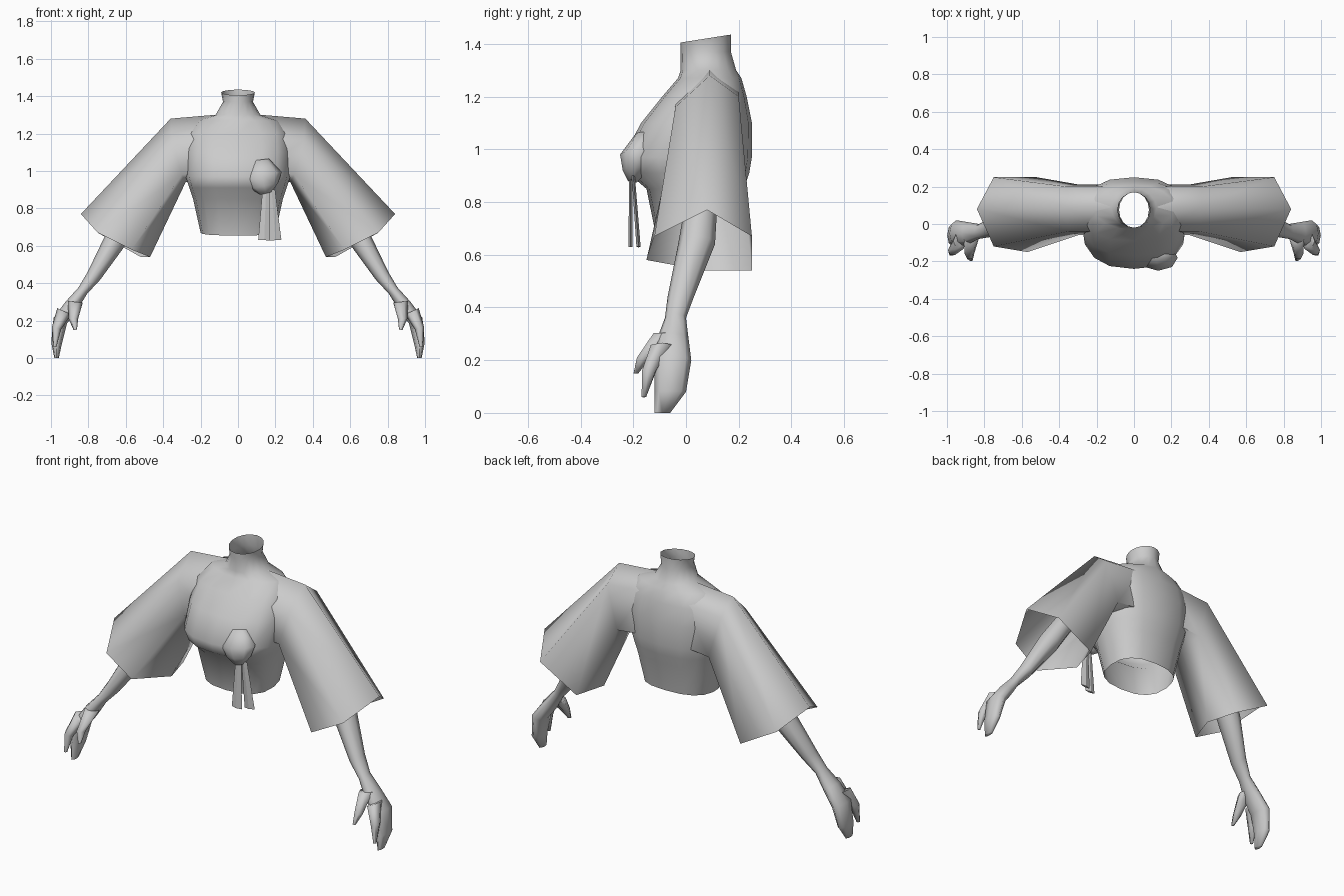
import bpy, bmesh, math
from mathutils import Vector

cube = bpy.data.objects.get("Cube")
if cube:
    bpy.data.objects.remove(cube)

shade = 0.6
grey = bpy.data.materials.new("plain grey")
grey.use_nodes = True
grey.diffuse_color = (shade, shade, shade, 1)
grey.node_tree.nodes["Principled BSDF"].inputs["Base Color"].default_value = grey.diffuse_color


def loft(name, rings, capped=False, angle=80):
    """Skin a list of equal-length closed rings of points."""
    bm = bmesh.new()
    loops = [[bm.verts.new(point) for point in ring] for ring in rings]
    count = len(loops[0])
    for lower, upper in zip(loops, loops[1:]):
        for i in range(count):
            j = (i + 1) % count
            bm.faces.new((lower[i], lower[j], upper[j], upper[i]))
    if capped:
        bm.faces.new(loops[0])
        bm.faces.new(loops[-1])
    bmesh.ops.recalc_face_normals(bm, faces=bm.faces)
    mesh = bpy.data.meshes.new(name)
    bm.to_mesh(mesh)
    bm.free()
    mesh.materials.append(grey)
    obj = bpy.data.objects.new(name, mesh)
    bpy.context.collection.objects.link(obj)
    bpy.ops.object.select_all(action='DESELECT')
    obj.select_set(True)
    bpy.context.view_layer.objects.active = obj
    bpy.ops.object.shade_smooth_by_angle(angle=math.radians(angle))


def circle(sides):
    """Cosine and sine of evenly spaced angles."""
    angles = [math.tau * i / sides for i in range(sides)]
    return [(math.cos(angle), math.sin(angle)) for angle in angles]


def soften(value, power):
    """Push a cosine or sine outward for a boxier section."""
    return math.copysign(abs(value) ** power, value)


def body_ring(height, half_width, front, back):
    """Boxy below the shoulders, round at the neck; the open ends rise to the back."""
    power = 0.8 if height < 1.25 else 1
    lift = 0.015 if height < 0.7 or height > 1.4 else 0
    middle, depth = (front + back) / 2, (back - front) / 2
    ring = []
    for c, s in circle(16):
        along = soften(s, power)
        ring.append(Vector((half_width * soften(c, power), middle + depth * along, height + lift * along)))
    return ring


def limb_rings(path, first_flat, last_flat, sides):
    """Oval sections squared to a path of x, y, z and depth; flat is width over depth."""
    rings = []
    last = len(path) - 1
    for i, (x, y, z, depth) in enumerate(path):
        before, after = path[max(i - 1, 0)], path[min(i + 1, last)]
        across = Vector((before[2] - after[2], 0, after[0] - before[0])).normalized()
        width = depth * (first_flat + (last_flat - first_flat) * i / last)
        centre, deep = Vector((x, y, z)), Vector((0, depth, 0))
        rings.append([centre + across * width * c + deep * s for c, s in circle(sides)])
    return rings


def both_sides(name, rings, capped=False):
    """Build a part on the left and its mirror on the right."""
    for side, sign in (("left", 1), ("right", -1)):
        mirrored = [[(sign * p.x, p.y, p.z) for p in ring] for ring in rings]
        loft(f"{side}_{name}", mirrored, capped)


# Cropped top running up into the open neck: height, half width, front, back
torso = [
    (0.67, 0.2, -0.11, 0.19), (0.85, 0.24, -0.15, 0.22), (0.91, 0.26, -0.22, 0.24),
    (0.97, 0.28, -0.24, 0.25), (1.1, 0.28, -0.17, 0.25), (1.2, 0.27, -0.09, 0.23),
    (1.27, 0.22, -0.03, 0.21), (1.3, 0.12, -0.02, 0.19), (1.37, 0.08, -0.02, 0.17),
    (1.42, 0.09, -0.02, 0.17),
]
loft("torso_and_neck", [body_ring(*row) for row in torso])

# Wide open sleeves, each a six-sided flare from armhole to cuff, tucked into the torso
armhole = [Vector(p) for p in (
    (0.36, 0.09, 1.28), (0.36, 0.2, 1.2), (0.29, 0.21, 0.96),
    (0.28, 0.08, 0.94), (0.3, -0.06, 0.98), (0.35, -0.04, 1.16))]
cuff = [Vector(p) for p in (
    (0.84, 0.08, 0.77), (0.75, 0.25, 0.67), (0.52, 0.25, 0.54),
    (0.47, 0.07, 0.54), (0.57, -0.15, 0.58), (0.75, -0.12, 0.67))]
tucked = [Vector((p.x * 0.35, p.y, p.z + 0.02)) for p in armhole]
both_sides("sleeve", [tucked, armhole, cuff])

# Forearm running down into the hand with its joined outer fingers
arm = [
    (0.54, 0.06, 0.81, 0.06), (0.65, 0.04, 0.64, 0.07), (0.77, -0.02, 0.44, 0.05),
    (0.83, -0.04, 0.36, 0.04), (0.89, -0.05, 0.28, 0.06), (0.95, -0.05, 0.2, 0.07),
    (0.97, -0.06, 0.08, 0.06), (0.97, -0.09, 0, 0.03),
]
both_sides("forearm_and_hand", limb_rings(arm, 0.95, 0.4, 8), True)

# Separate index finger and thumb
index = [(0.93, -0.09, 0.25, 0.05), (0.97, -0.14, 0.16, 0.03), (0.98, -0.16, 0.06, 0.01)]
thumb = [(0.87, -0.08, 0.3, 0.05), (0.88, -0.16, 0.21, 0.03), (0.87, -0.19, 0.15, 0.01)]
both_sides("index_finger", limb_rings(index, 0.8, 0.9, 6), True)
both_sides("thumb", limb_rings(thumb, 0.8, 0.9, 6), True)

# Cloth gathered at the front, under the left of the bust
gather = [(0.15, -0.2, 0.88, 0.02), (0.14, -0.19, 0.92, 0.05), (0.13, -0.18, 0.98, 0.07), (0.12, -0.16, 1.06, 0.03)]
loft("gathered_knot", limb_rings(gather, 1.5, 1.5, 8), True)

# Two thin ribbons hanging from the knot
right_strip = [(0.15, -0.21, 0.91, 0.006), (0.14, -0.21, 0.63, 0.008)]
left_strip = [(0.18, -0.2, 0.9, 0.006), (0.2, -0.18, 0.63, 0.008)]
for name, strip in (("right_ribbon", right_strip), ("left_ribbon", left_strip)):
    loft(name, limb_rings(strip, 3, 4, 4), True, 20)
